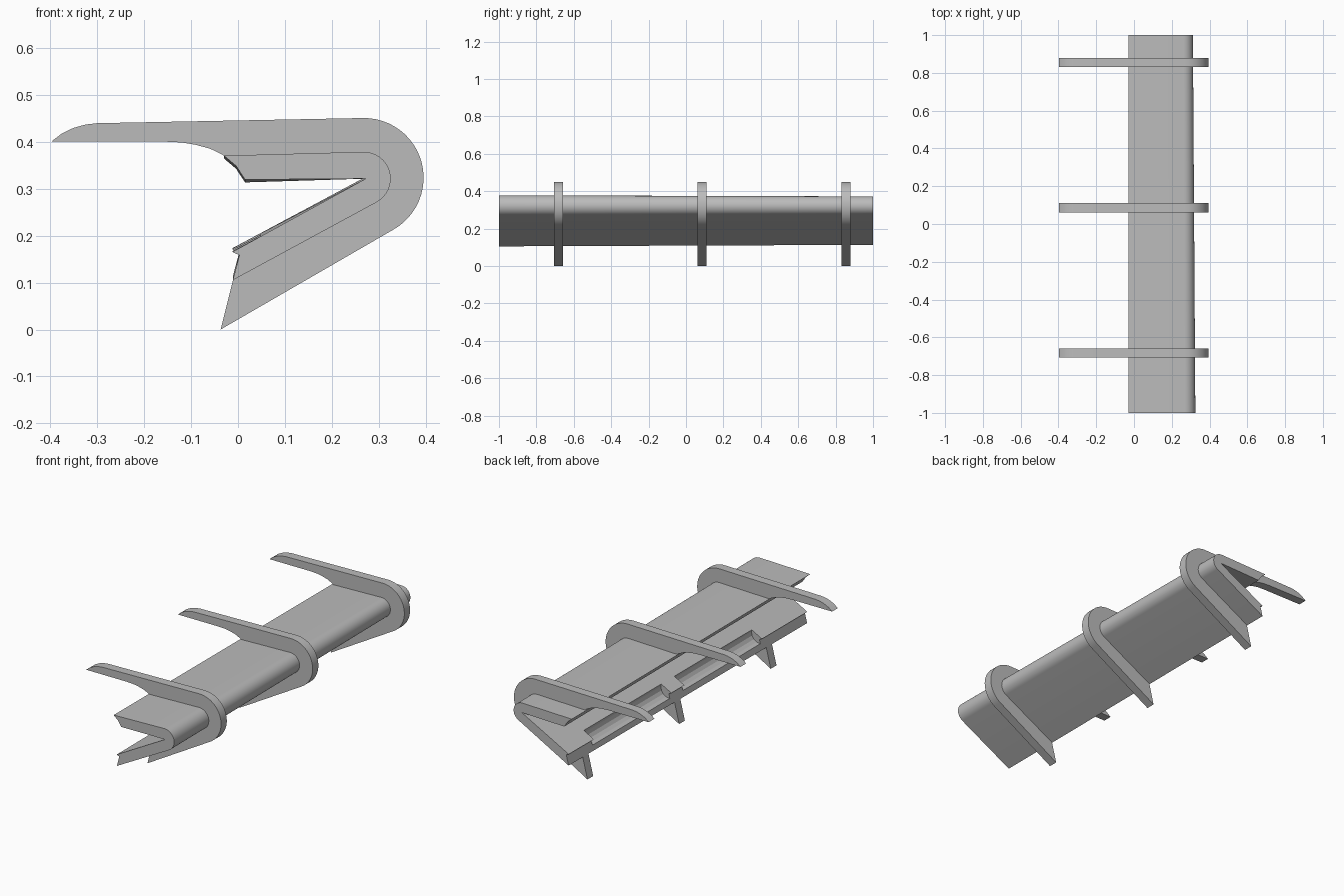
import bpy
import bmesh
from math import cos, sin, radians

if "Cube" in bpy.data.objects:
    bpy.data.objects.remove(bpy.data.objects["Cube"], do_unlink=True)

grey = bpy.data.materials.new("plain grey")
grey.use_nodes = True
grey.diffuse_color = (0.5, 0.5, 0.5, 1)
grey.node_tree.nodes["Principled BSDF"].inputs["Base Color"].default_value = (0.5, 0.5, 0.5, 1)


def arc(cx, cz, r, start, end, steps=16):
    """Points of an arc in the x-z plane, angles in degrees."""
    angles = [radians(start + (end - start) * i / steps) for i in range(steps + 1)]
    return [(cx + r * cos(a), cz + r * sin(a)) for a in angles]


def loft(name, front, back, y0, y1):
    """Solid between two matching x-z outlines at y0 and y1."""
    bm = bmesh.new()
    a = [bm.verts.new((x, y0, z)) for x, z in front]
    b = [bm.verts.new((x, y1, z)) for x, z in back]
    bm.faces.new(a)
    bm.faces.new(b[::-1])
    for i in range(len(a)):
        j = (i + 1) % len(a)
        bm.faces.new((a[i], b[i], b[j], a[j]))
    bmesh.ops.recalc_face_normals(bm, faces=bm.faces)
    mesh = bpy.data.meshes.new(name)
    bm.to_mesh(mesh)
    bm.free()
    mesh.materials.append(grey)
    obj = bpy.data.objects.new(name, mesh)
    bpy.context.collection.objects.link(obj)
    return obj


def smooth(obj):
    bpy.ops.object.select_all(action='DESELECT')
    obj.select_set(True)
    bpy.context.view_layer.objects.active = obj
    bpy.ops.object.shade_smooth_by_angle(angle=radians(25))


# Folded shell: two arms joined by a round nose, slightly narrower at the back
def shell_outline(drop, pull, lift):
    top = [(0.015, 0.319 - drop), (-0.004, 0.348 - drop), (-0.03, 0.370 - drop)]
    nose = arc(0.268 - pull, 0.321, 0.057 - drop, 91, -61)
    low = [(-0.011, 0.105 + lift), (0.003, 0.158 + lift), (-0.012, 0.165 + lift)]
    return top + nose + low + [(0.272 - pull, 0.321)]


shell = loft("folded_shell", shell_outline(0, 0, 0), shell_outline(0.006, 0.007, 0.008), -1, 1)

# Rounded reliefs along the lower lip, between the ribs
for i, (y0, y1) in enumerate([(-0.62, 0.03), (0.14, 0.79)]):
    ring = arc(0.0, 0.188, 0.05, 0, 337.5, 15)
    cutter = loft(f"lip_cutter_{i + 1}", ring, ring, y0, y1)
    cutter.hide_render = True
    cutter.hide_viewport = True
    cut = shell.modifiers.new("lip_relief", 'BOOLEAN')
    cut.operation = 'DIFFERENCE'
    cut.solver = 'EXACT'
    cut.object = cutter
smooth(shell)

# Hooked ribs wrapped round the shell
tip = [(-0.397, 0.4), (-0.375, 0.417), (-0.35, 0.429), (-0.325, 0.436), (-0.3, 0.439)]
nose = arc(0.268, 0.323, 0.127, 91, -61, 24)
foot = [(-0.037, 0.0), (-0.005, 0.128), (0.285, 0.29)]
inner = [(0.285, 0.345), (0.0, 0.342), (-0.012, 0.357), (-0.035, 0.373),
         (-0.06, 0.385), (-0.09, 0.393), (-0.12, 0.398), (-0.16, 0.4)]
rib = tip + nose + foot + inner
for name, y in (("front_rib", -0.682), ("middle_rib", 0.086), ("back_rib", 0.855)):
    smooth(loft(name, rib, rib, y - 0.024, y + 0.024))
